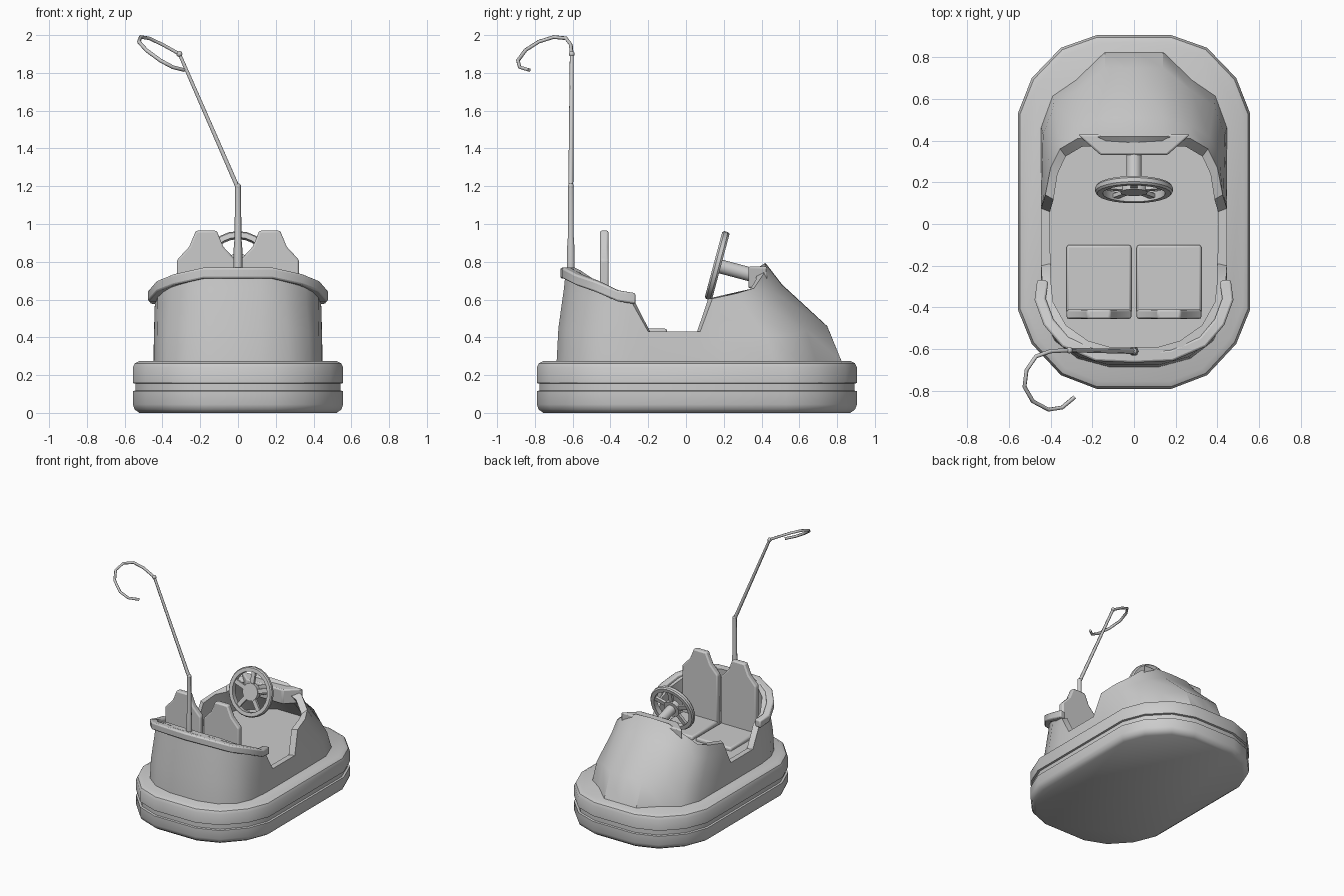
import bpy, bmesh, math
from mathutils import Vector, Matrix

if "Cube" in bpy.data.objects:
    bpy.data.objects.remove(bpy.data.objects["Cube"])


def finish(name, bm, bevel=0.0, angle=35):
    bmesh.ops.recalc_face_normals(bm, faces=bm.faces)
    me = bpy.data.meshes.new(name)
    bm.to_mesh(me)
    bm.free()
    ob = bpy.data.objects.new(name, me)
    bpy.context.collection.objects.link(ob)
    if bevel:
        m = ob.modifiers.new("bevel", 'BEVEL')
        m.width, m.segments, m.limit_method = bevel, 2, 'ANGLE'
    bpy.ops.object.select_all(action='DESELECT')
    ob.select_set(True)
    bpy.context.view_layer.objects.active = ob
    bpy.ops.object.shade_smooth_by_angle(angle=math.radians(angle))
    return ob


def loft(bm, rings, closed_ring=True, cap=(True, True), closed_path=False):
    """Skin a list of point rings with quads."""
    vs = [[bm.verts.new(p) for p in r] for r in rings]
    n = len(vs[0])
    pairs = list(zip(vs, vs[1:])) + ([(vs[-1], vs[0])] if closed_path else [])
    for a, b in pairs:
        for i in range(n if closed_ring else n - 1):
            j = (i + 1) % n
            bm.faces.new((a[i], a[j], b[j], b[i]))
    if cap[0]:
        bm.faces.new(vs[0])
    if cap[1]:
        bm.faces.new(vs[-1])


def mirror_ring(half):
    """Half ring from centre to centre -> full ring."""
    return half + [Vector((-p.x, p.y, p.z)) for p in half[-2:0:-1]]


def prism(name, pts, axis, lo, hi, bevel=0.0):
    """Extrude a 2D outline along y or z."""
    bm = bmesh.new()
    put = (lambda p, h: (p[0], h, p[1])) if axis == 'y' else (lambda p, h: (p[0], p[1], h))
    loft(bm, [[put(p, h) for p in pts] for h in (lo, hi)])
    return finish(name, bm, bevel)


# Rubber bumper ring with a groove
quad = [(.18, .905), (.35, .845), (.49, .70), (.557, .53),
        (.557, -.41), (.49, -.575), (.35, -.725), (.18, -.79)]
outline = quad + [(-x, y) for x, y in reversed(quad)]
profile = [(.035, 0), (.01, .018), (0, .045), (0, .115), (.014, .118), (.014, .155),
           (0, .158), (0, .24), (.01, .262), (.035, .275)]
bm = bmesh.new()
loft(bm, [[(x * (1 - d / .56), .057 + (y - .057) * (1 - d / .85), z) for x, y in outline]
          for d, z in profile])
finish("bumper", bm)

# Body shell: columns of (base x, base y, top x, top y, top z), nose to tail
cols = [(0, .825, 0, .42, .795), (.14, .825, .14, .42, .79), (.28, .69, .27, .41, .735),
        (.39, .615, .355, .36, .66), (.445, .465, .40, .27, .633), (.447, .2, .425, .14, .605),
        (.447, .075, .445, .075, .43), (.447, -.2, .445, -.2, .43), (.446, -.31, .44, -.29, .59),
        (.43, -.45, .425, -.40, .64), (.38, -.56, .355, -.52, .705), (.27, -.645, .24, -.60, .755),
        (.12, -.685, .12, -.635, .77), (0, -.685, 0, -.635, .77)]
rows = [[] for _ in range(6)]
for bx, by, tx, ty, tz in cols:
    base, top = Vector((bx, by, .27)), Vector((tx, ty, tz))
    out = Vector((bx - tx, by - ty, 0))
    inward = Vector((-tx, -.1 - ty, 0)).normalized() * .045
    rows[0].append(base)
    rows[1].append(base.lerp(top, .36) + out * .17)
    rows[2].append(base.lerp(top, .78))
    rows[3].append(top)
    drop = .03 if ty > .3 else 0
    rows[4].append(Vector((tx + inward.x, ty + inward.y, tz - drop)))
    foot = base.lerp(top, min(1, .15 / (tz - .27)))
    rows[5].append(Vector((foot.x + inward.x, foot.y + inward.y, .42)))
bm = bmesh.new()
loft(bm, [mirror_ring(r) for r in rows], cap=(False, True))
finish("body_shell", bm, angle=40)

# Dashboard under the cowl edge
prism("dashboard", [(-.27, .43), (-.16, .33), (.16, .33), (.27, .43)], 'z', .66, .775, .01)

# Padded rail around the rear of the cockpit
half = [Vector(p) for p in [(0, -.638, .74), (.18, -.63, .74), (.33, -.565, .705), (.41, -.47, .67),
                            (.45, -.36, .62), (.437, -.27, .605)]]
path = [Vector((-p.x, p.y, p.z)) for p in half[:0:-1]] + half
rings = []
for i, p in enumerate(path):
    t = path[min(i + 1, len(path) - 1)] - path[max(i - 1, 0)]
    n = Vector((t.y, -t.x, 0)).normalized() * .027
    up = Vector((0, 0, .029))
    rings.append([p + n + up, p + n - up, p - n - up, p - n + up])
bm = bmesh.new()
loft(bm, rings)
finish("rear_rail", bm, .01)

# Two bucket seats
for side, cx in (("left", -.168), ("right", .168)):
    back = [(.155, .41), (.155, .81), (.09, .88), (.055, .965)]
    pts = back + [(-x, z) for x, z in reversed(back)]
    prism("seat_back_" + side, [(cx + x, z) for x, z in pts], 'y', -.455, -.41, .01)
    prism("seat_cushion_" + side, [(cx - .155, -.44), (cx + .155, -.44), (cx + .155, -.1),
                                   (cx - .155, -.1)], 'z', .40, .446, .012)

# Steering wheel: rim, hub, spokes and column in one tilted frame
tilt = Matrix.Translation((0, .165, .78)) @ Matrix.Rotation(math.radians(75), 4, 'X')


def polar(r, z, a):
    return (r * math.cos(a), r * math.sin(a), z)


bm = bmesh.new()
sec = [(.15, -.02), (.178, -.02), (.186, -.01), (.186, .01), (.178, .02), (.15, .02)]
loft(bm, [[polar(r, z, math.tau * i / 24) for r, z in sec] for i in range(24)],
     cap=(False, False), closed_path=True)
bm.transform(tilt)
finish("steering_rim", bm)

bm = bmesh.new()
for i in range(5):
    m = Matrix.Rotation(math.tau * i / 5, 4, 'Z') @ Matrix.Translation((0, .105, 0)) \
        @ Matrix.Diagonal((.032, .11, .02, 1))
    bmesh.ops.create_cube(bm, size=1, matrix=m)
bm.transform(tilt)
finish("steering_spokes", bm)

bm = bmesh.new()
for r, z0, z1 in ((.065, -.02, .015), (.037, -.2, -.01)):
    bmesh.ops.create_cone(bm, cap_ends=True, segments=20, radius1=r, radius2=r, depth=z1 - z0,
                          matrix=Matrix.Translation((0, 0, (z0 + z1) / 2)))
bm.transform(tilt)
finish("steering_hub_and_column", bm)


# Power pole, slanted arm and contact hook
def rod(name, pts, radii):
    cu = bpy.data.curves.new(name, 'CURVE')
    cu.dimensions = '3D'
    cu.bevel_depth, cu.bevel_resolution, cu.use_fill_caps = 1.0, 1, True
    sp = cu.splines.new('POLY')
    sp.points.add(len(pts) - 1)
    for q, p, r in zip(sp.points, pts, radii):
        q.co, q.radius = (*p, 1), r
    ob = bpy.data.objects.new(name, cu)
    bpy.context.collection.objects.link(ob)


rod("pole", [(0, -.61, z) for z in (.42, .76, .87, .93, 1.2)], [.024, .024, .023, .018, .016])
joint = (-.31, -.605, 1.9)
rod("pole_arm", [(0, -.61, 1.19), joint], [.013, .010])
hook = [joint, (-.40, -.61, 1.95), (-.47, -.635, 1.983), (-.515, -.70, 1.99), (-.525, -.78, 1.965),
        (-.485, -.85, 1.92), (-.41, -.89, 1.865), (-.345, -.88, 1.83), (-.285, -.83, 1.815)]
rod("contact_hook", hook, [.010] * len(hook))
bm = bmesh.new()
for p, r in (((0, -.61, 1.2), .016), (joint, .016)):
    bmesh.ops.create_icosphere(bm, subdivisions=2, radius=r, matrix=Matrix.Translation(p))
finish("pole_joints", bm)
